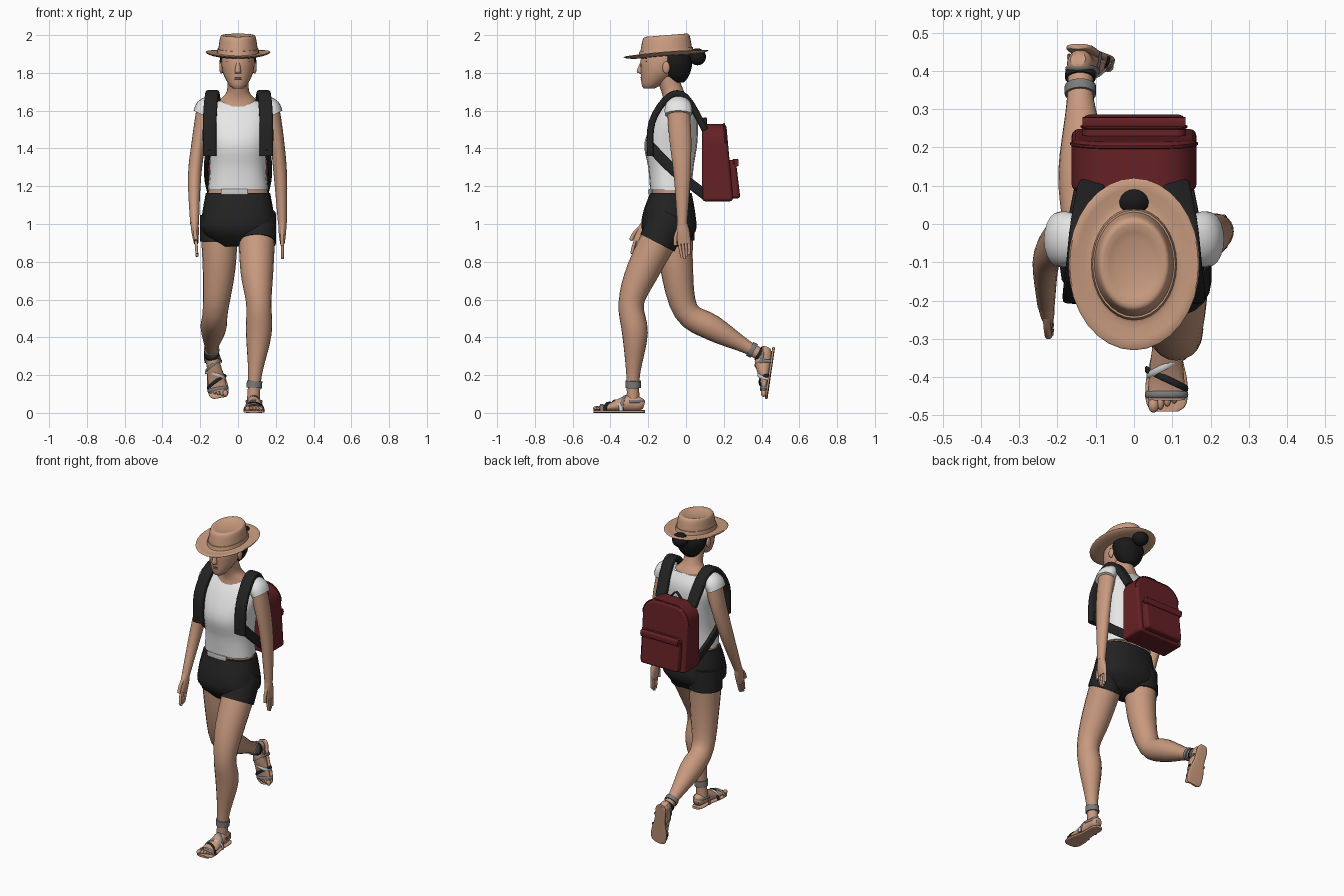
import bpy, bmesh, math
from mathutils import Vector, Matrix

cube = bpy.data.objects.get("Cube")
if cube:
    bpy.data.objects.remove(cube)

X, Y, Z = Vector((1, 0, 0)), Vector((0, 1, 0)), Vector((0, 0, 1))
SIDES = {"left": 1, "right": -1}


def material(name, *rgb):
    m = bpy.data.materials.new(name)
    m.use_nodes = True
    m.diffuse_color = (*rgb, 1)
    shader = m.node_tree.nodes["Principled BSDF"]
    shader.inputs["Base Color"].default_value = (*rgb, 1)
    shader.inputs["Roughness"].default_value = .8
    return m


skin = material("skin", .58, .32, .21)
tan = material("hat tan", .6, .34, .22)
white = material("shirt white", .8, .8, .8)
black = material("cloth black", .016, .016, .016)
hair = material("hair black", .01, .01, .01)
red = material("pack red", .13, .015, .018)
grey = material("sandal grey", .2, .2, .2)
silver = material("pale silver", .6, .6, .6)
lip = material("lip rose", .4, .17, .13)


def finish(name, bm, mat, sharp_angle=.9):
    bmesh.ops.recalc_face_normals(bm, faces=bm.faces)
    for face in bm.faces:
        face.smooth = True
    mesh = bpy.data.meshes.new(name)
    bm.to_mesh(mesh)
    bm.free()
    mesh.set_sharp_from_angle(angle=sharp_angle)
    mesh.materials.append(mat)
    ob = bpy.data.objects.new(name, mesh)
    bpy.context.collection.objects.link(ob)
    return ob


def bridge(bm, outlines):
    """Join closed outlines in order and cap both ends."""
    rings = [[bm.verts.new(co) for co in outline] for outline in outlines]
    for low, high in zip(rings, rings[1:]):
        for k in range(len(low)):
            bm.faces.new((low[k - 1], low[k], high[k], high[k - 1]))
    bm.faces.new(rings[0])
    bm.faces.new(rings[-1])


def spline(rows, steps):
    """Pass a smooth curve through rows of position and thickness."""
    rows = [Vector(row) for row in rows]
    out = []
    for i, (p, q) in enumerate(zip(rows, rows[1:])):
        start = (q - rows[max(i - 1, 0)]) / 2
        end = (rows[min(i + 2, len(rows) - 1)] - p) / 2
        for k in range(steps):
            t = k / steps
            bend = (q - p) * 3 - start * 2 - end
            twist = (p - q) * 2 + start + end
            out.append(p + start * t + bend * t ** 2 + twist * t ** 3)
    return out + [rows[-1]]


def loft(name, rows, mat, size=(), side=X, flat=False, sides=20, power=2, steps=4):
    """Skin oval sections: a centre, then half width and half depth."""
    rows = [(*row, *size) for row in rows]
    rows = spline([row if len(row) == 5 else (*row, row[-1]) for row in rows], steps)
    centres = [Vector(row[:3]) for row in rows]
    outlines = []
    for i, row in enumerate(rows):
        ahead = centres[min(i + 1, len(rows) - 1)] - centres[max(i - 1, 0)]
        along = Z if flat else ahead.normalized()
        u = (side - along * side.dot(along)).normalized()
        v = along.cross(u)
        outline = []
        for k in range(sides):
            angle = math.tau * k / sides
            c, s = [math.copysign(abs(w) ** (2 / power), w) for w in (math.cos(angle), math.sin(angle))]
            outline.append(centres[i] + u * c * row[3] + v * s * row[4])
        outlines.append(outline)
    bm = bmesh.new()
    bridge(bm, outlines)
    return finish(name, bm, mat)


def stack(name, rows, mat, **options):
    """Level ovals given as height, y centre, half width and half depth."""
    return loft(name, [(0, y, z, a, b) for z, y, a, b in rows], mat, flat=True, **options)


def ball(name, centre, size, mat):
    bm = bmesh.new()
    bmesh.ops.create_uvsphere(bm, u_segments=16, v_segments=10, radius=1,
                              matrix=Matrix.Translation(centre) @ Matrix.Diagonal((*size, 1)))
    return finish(name, bm, mat)


# Torso, neck and shorts
stack("shirt", [(1.18, -.08, .16, .11), (1.3, -.08, .15, .12), (1.43, -.08, .16, .14),
                (1.57, -.05, .18, .11), (1.65, -.04, .12, .06)], white, power=2.4)
stack("waist", [(1.14, -.08, .16, .1), (1.2, -.08, .155, .1)], skin)
stack("neck", [(1.6, -.05, .12, .08), (1.65, -.05, .1, .07), (1.7, -.07, .06, .06),
               (1.78, -.1, .056, .06)], skin)
stack("shorts_seat", [(1.165, -.08, .17, .11), (1.05, -.09, .19, .14), (.96, -.09, .19, .14),
                      (.88, -.09, .1, .07)], black, power=2.4)
loft("waist_tab", [(-.09, -.185, 1.17), (-.02, -.193, 1.17), (.05, -.19, 1.17)], silver,
     size=(.015, .005), side=Z, power=4)

# Legs: hip, thigh, knee, calf, ankle, foot; the left steps ahead, the right is lifted behind
leg_size = (.1, .087, .067, .068, .036, .034)
legs = {"left": [(.1, -.1, 1), (.1, -.23, .75), (.11, -.29, .58), (.11, -.27, .42),
                 (.09, -.28, .2), (.08, -.28, .05)],
        "right": [(-.1, -.06, 1), (-.1, -.05, .77), (-.12, 0, .54), (-.13, .14, .45),
                  (-.14, .32, .35), (-.14, .41, .3)]}


def cuff(name, start, end, mat, radius):
    loft(name, [start, end], mat, size=(radius,))


for s, joints in legs.items():
    loft(s + "_leg", [(*p, r) for p, r in zip(joints, leg_size)], skin)
    hip, thigh, *_, ankle, heel = [Vector(p) for p in joints]
    cuff(s + "_shorts_leg", hip.lerp(thigh, -.2), hip.lerp(thigh, .4), black, .102)
    cuff(s + "_ankle_cuff", ankle.lerp(heel, .2), ankle.lerp(heel, .45), grey, .041)


# Feet and sandals, shaped with toes along -y and then placed
def foot(s, inner, place):
    shape = [(.058, .04, .02, .02), (.035, .046, .033, .036), (-.02, .052, .035, .044),
             (-.12, .03, .046, .022), (-.18, .024, .047, .013)]
    parts = [loft(s + "_foot", [(0, *row) for row in shape], skin)]
    sole = [(.062, .02), (.035, .036), (-.05, .038), (-.13, .054), (-.19, .052), (-.21, .03)]
    parts.append(loft(s + "_sandal_sole", [(0, y, .007, w, .007) for y, w in sole], tan, power=4))
    for i in range(5):
        r = .01 if i else .014
        parts.append(ball(f"{s}_toe_{i + 1}", (inner * (.034 - .018 * i), -.193 + .008 * i, .023),
                          (r, .02, r), skin))
    arc = [math.pi * k / 8 for k in range(9)]

    def strap(label, y, half, height, slant, mat):
        path = [(half * math.cos(a), y + inner * slant * math.cos(a), .01 + height * math.sin(a))
                for a in arc]
        parts.append(loft(f"{s}_{label}", path, mat, size=(.009, .004), side=Y, sides=8, steps=2))
    strap("instep_strap", -.04, .045, .08, .02, grey)
    strap("cross_strap", -.09, .049, .058, -.025, silver)
    strap("bead_strap", -.125, .053, .046, .025, black)
    strap("toe_strap", -.165, .053, .034, 0, grey)
    loop = [(.041 * math.cos(a), .08 * math.sin(a) - .02, .06) for a in arc]
    parts.append(loft(s + "_heel_strap", loop, grey, size=(.008, .004), side=Z, sides=8))
    for part in parts:
        part.data.transform(place)


foot("left", -1, Matrix.Translation((.085, -.28, 0)))
back = Vector((-.05, .04, .27)).normalized()
up = (back * back.y - Y).normalized()
turn = Matrix((back.cross(up), back, up)).transposed().to_4x4()
foot("right", 1, Matrix.Translation((-.135, .462, .283)) @ turn)
cuff("right_bead_cuff", (-.14, .38, .316), (-.14, .395, .308), black, .04)


# Arms and hands
def hand(s, wrist, direction):
    w, d = Vector(wrist), Vector(direction).normalized()
    u = (Y - d * Y.dot(d)).normalized()

    def digit(label, places, *size):
        loft(f"{s}_{label}", [w + d * reach + u * off for reach, off in places], skin,
             size=size, side=u, sides=10)
    palm = [(-.02, .024, .021), (.04, .035, .02), (.105, .035, .012)]
    loft(s + "_palm", [(*(w + d * reach), a, b) for reach, a, b in palm], skin, side=u)
    for i in range(4):
        off, tip = (i - 1.5) * .017, .185 - .01 * abs(i - 1)
        digit(f"finger_{i + 1}", [(.08, off), (.14, off * .9), (tip, off * .7)], .008)
    digit("thumb", [(.02, -.02), (.065, -.042), (.11, -.047)], .01)


arm_size = [(.05, .06), (.038, .058), (.035, .044), (.023, .026)]
arms = {"left": [(.17, -.04, 1.61), (.205, -.03, 1.45), (.225, -.02, 1.25), (.235, -.02, 1)],
        "right": [(-.17, -.04, 1.61), (-.205, -.05, 1.45), (-.23, -.1, 1.25), (-.23, -.21, 1)]}
for s, joints in arms.items():
    loft(s + "_arm", [(*p, *r) for p, r in zip(joints, arm_size)], skin)
hand("left", arms["left"][-1], (0, .02, -.2))
hand("right", arms["right"][-1], (.015, -.07, -.19))

# Shoulder caps and pack straps
over = [(.11, .1, 1.5), (.13, 0, 1.67), (.14, -.09, 1.675), (.15, -.18, 1.54), (.15, -.19, 1.36)]
under = [(.15, -.19, 1.41), (.17, -.06, 1.28), (.14, .12, 1.14)]
for s, m in SIDES.items():
    loft(s + "_shirt_cap", [(m * .14, -.04, 1.645, .04, .06), (m * .175, -.04, 1.615, .05, .072),
                            (m * .195, -.04, 1.58, .045, .072)], white)
    for label, path, size, side in (("shoulder", over, (.036, .018), X), ("lower", under, (.027, .011), Z)):
        loft(f"{s}_{label}_strap", [(m * x, y, z) for x, y, z in path], black,
             size=size, side=side, power=4)


# Backpack: arched panels pulled out in depth, fuller at the bottom
def arched_box(name, half, low, high, corner, front, rear, slope):
    outline = [(-half, low), (half, low)]
    for k in range(17):
        a = math.pi * k / 16
        middle = math.copysign(half - corner, 8 - k)
        outline.append((middle + corner * math.cos(a), high - corner + corner * math.sin(a)))
    faces = [[(x, front, z) for x, z in outline],
             [(x, rear - slope * (z - low), z) for x, z in outline]]
    bm = bmesh.new()
    bridge(bm, faces)
    ob = finish(name, bm, red, math.pi)
    bevel = ob.modifiers.new("Soft edge", "BEVEL")
    bevel.width, bevel.segments, bevel.harden_normals = .018, 3, True
    bevel.limit_method, bevel.angle_limit = "ANGLE", .9
    rim = [(x, y - .012, z) for x, y, z in faces[1][2:]]
    loft(name + "_piping", rim, red, size=(.005,), side=Y, sides=6, steps=1)


arched_box("pack_body", .163, 1.12, 1.53, .1, .085, .25, .09)
arched_box("pack_pocket", .135, 1.135, 1.34, .025, .2, .288, .12)
loft("pocket_flap", [(-.135, .265, 1.325), (.135, .265, 1.325)], red, size=(.02, .014), side=Z, power=4)
loft("pack_handle", [(-.04, .1, 1.52), (0, .1, 1.56), (.04, .1, 1.52)], black, size=(.01, .005), side=Y)

# Head and face
stack("head", [(1.718, -.195, .028, .03), (1.74, -.18, .05, .055), (1.8, -.145, .08, .095),
               (1.87, -.13, .087, .11), (1.95, -.12, .07, .09)], skin)
stack("nose", [(1.798, -.235, .016, .014), (1.81, -.24, .016, .021), (1.865, -.228, .009, .01)], skin)
for label, z in (("upper_lip", 1.776), ("lower_lip", 1.766)):
    ball(label, (0, -.231, z), (.023, .009, .006), lip)
for s, m in SIDES.items():
    ball(s + "_eye", (m * .036, -.215, 1.853), (.016, .012, .008), silver)
    ball(s + "_iris", (m * .036, -.222, 1.853), (.007, .007, .007), hair)
    for label, z in (("lash", 1.86), ("brow", 1.876)):
        loft(f"{s}_{label}", [(m * .016, -.232, z), (m * .036, -.226, z + .004), (m * .06, -.207, z)],
             hair, size=(.003,), sides=6)
    ball(s + "_ear", (m * .088, -.105, 1.828), (.011, .02, .032), skin)

# Hair and bun
stack("hair", [(1.75, -.045, .04, .035), (1.79, -.05, .076, .068), (1.86, -.055, .098, .087),
               (1.94, -.07, .07, .07)], hair)
ball("hair_bun", (0, .06, 1.885), (.05, .046, .045), hair)

# Hat: oval rings from under the brim to the dented crown, tipped down at the front
brim = [(1.888, .09), (1.888, .13), (1.896, .166), (1.905, .168), (1.9, .13), (1.904, .108)]
crown = [(1.925, .104), (1.97, .098), (1.994, .092), (2, .08), (1.988, .05)]
band = [(1.9, .112), (1.925, .108)]
for name, profile in (("hat", brim + crown), ("hat_band", band)):
    ob = stack(name, [(z, -.105, w, w * 1.31) for z, w in profile], tan, sides=32, steps=2)
    for v in ob.data.vertices:
        curl = .3 * v.co.x ** 2 if v.co.z < 1.93 else 0
        v.co.z += .08 * (v.co.y + .1) + curl
